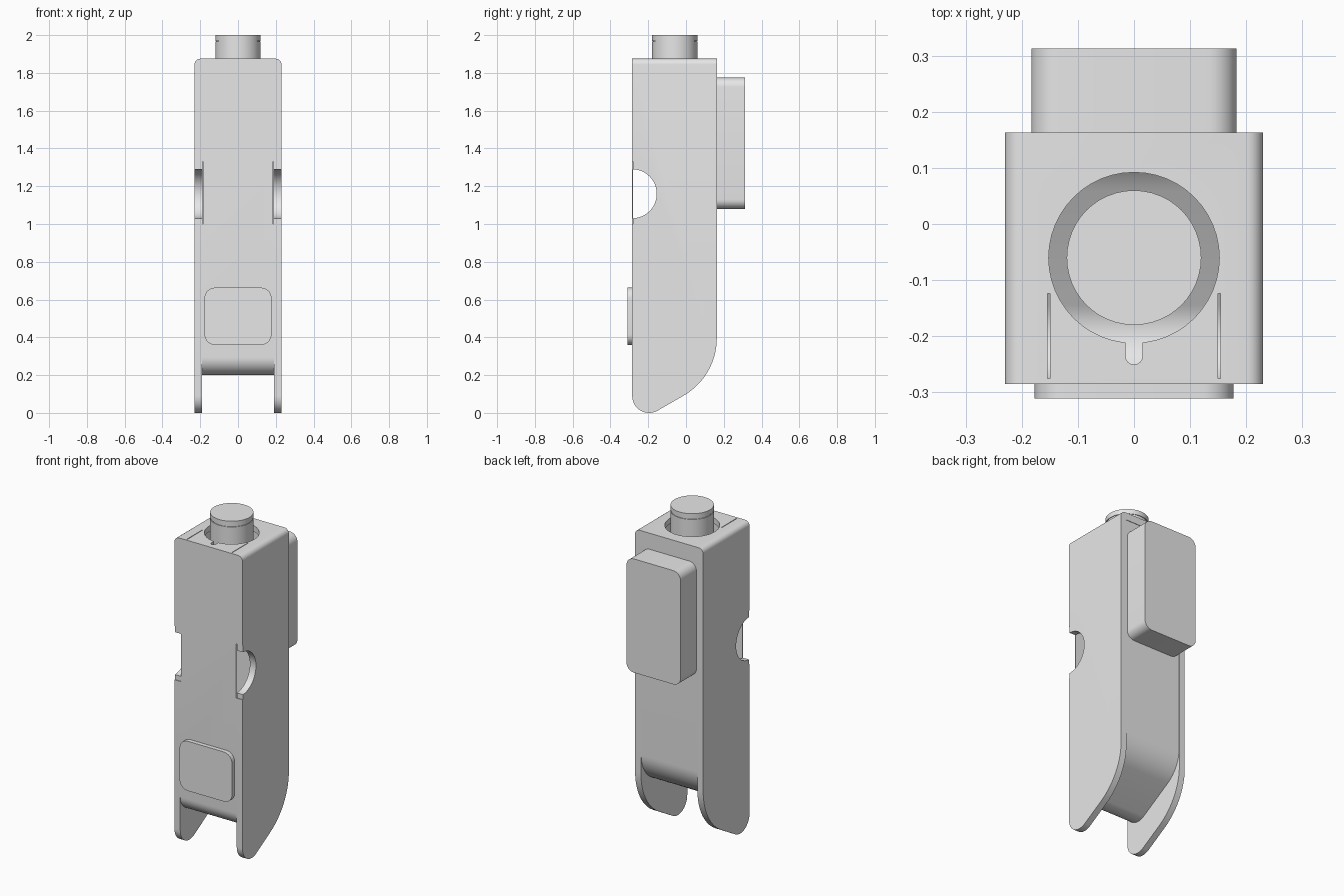
import bpy, bmesh, math
from mathutils import Vector

cube = bpy.data.objects.get("Cube")
if cube:
    bpy.data.objects.remove(cube, do_unlink=True)

grey = bpy.data.materials.new("plain_grey")
grey.use_nodes = True
grey.diffuse_color = (0.8, 0.8, 0.8, 1)
for node in grey.node_tree.nodes:
    if node.type == 'BSDF_PRINCIPLED':
        node.inputs["Base Color"].default_value = grey.diffuse_color


def arc(cx, cy, r, start, end, n):
    steps = [math.radians(start + (end - start) * i / n) for i in range(n + 1)]
    return [(cx + r * math.cos(a), cy + r * math.sin(a)) for a in steps]


def circle(cx, cy, r, n=48):
    return arc(cx, cy, r, 0, 360, n)[:-1]


def rect(a0, a1, b0, b1):
    return [(a0, b0), (a1, b0), (a1, b1), (a0, b1)]


def rounded_rect(a, b0, b1, r):
    pts = []
    for i, (x, z) in enumerate([(a, b1), (-a, b1), (-a, b0), (a, b0)]):
        cx = x - math.copysign(r, x)
        cz = z - r if z == b1 else z + r
        pts += arc(cx, cz, r, i * 90, i * 90 + 90, 8)
    return pts


def prism(name, outline, axis, lo, hi):
    """Extrude a 2D outline along an axis between lo and hi."""
    place = {'x': lambda p, d: (d, p[0], p[1]),
             'y': lambda p, d: (p[0], d, p[1]),
             'z': lambda p, d: (p[0], p[1], d)}[axis]
    bm = bmesh.new()
    face = bm.faces.new([bm.verts.new(place(p, lo)) for p in outline])
    out = bmesh.ops.extrude_face_region(bm, geom=[face], use_keep_orig=True)
    moved = [g for g in out["geom"] if isinstance(g, bmesh.types.BMVert)]
    bmesh.ops.translate(bm, verts=moved, vec=Vector(place((0, 0), hi - lo)))
    bmesh.ops.recalc_face_normals(bm, faces=bm.faces)
    mesh = bpy.data.meshes.new(name)
    bm.to_mesh(mesh)
    bm.free()
    mesh.materials.append(grey)
    obj = bpy.data.objects.new(name, mesh)
    bpy.context.collection.objects.link(obj)
    return obj


def activate(obj):
    bpy.ops.object.select_all(action='DESELECT')
    obj.select_set(True)
    bpy.context.view_layer.objects.active = obj


def cut(obj, outline, axis, lo, hi):
    tool = prism("cutter", outline, axis, lo, hi)
    tool.hide_render = True
    mod = obj.modifiers.new("cut", 'BOOLEAN')
    mod.operation = 'DIFFERENCE'
    mod.solver = 'EXACT'
    mod.object = tool
    activate(obj)
    bpy.ops.object.modifier_apply(modifier=mod.name)
    bpy.data.objects.remove(tool, do_unlink=True)


def bevel_edges(obj, test, width, segments):
    bm = bmesh.new()
    bm.from_mesh(obj.data)
    edges = [e for e in bm.edges if test(*[v.co for v in e.verts])]
    bmesh.ops.bevel(bm, geom=edges, offset=width, segments=segments,
                    profile=0.5, affect='EDGES')
    bm.to_mesh(obj.data)
    bm.free()


FRONT, BACK, TOP, HALF = -0.285, 0.163, 1.875, 0.23

# Housing: side silhouette with rounded toe and swept heel
side = (arc(-0.195, 0.09, 0.09, 180, 300, 14)
        + arc(BACK - 0.35, 0.395, 0.35, -60, 0, 14)
        + [(BACK, TOP), (FRONT, TOP)])
housing = prism("housing", side, 'x', -HALF, HALF)
bevel_edges(housing, lambda a, b: min(a.z, b.z) > 1.87 and a.x == b.x, 0.03, 6)


# Lower curve of the middle section; t insets it for the wall thickness
def belly(t):
    return (arc(-0.19, 0.295, 0.095 - t, 180, 300, 14)
            + arc(-0.04, 0.503, 0.2 - t, -60, 0, 12))


# Space between the two side legs, then the hollow inside
cut(housing, belly(0) + [(0.16, 1.83), (0.3, 1.83), (0.3, -0.2), (-0.4, -0.2),
                         (-0.4, 0.295)], 'x', -0.191, 0.191)
cut(housing, belly(0.004) + [(0.156, 1.84), (-0.281, 1.84)], 'x', -0.189, 0.189)

# Half-round side notches with a shallow step on the front edge
for s in (-1, 1):
    lo, hi = sorted((s * 0.186, s * 0.3))
    cut(housing, circle(FRONT, 1.16, 0.13), 'x', lo, hi)
    cut(housing, rect(-0.4, -0.281, 1.0, 1.33), 'x', lo, hi)

# Top opening with key slot and relief slits
cut(housing, circle(0, -0.06, 0.152), 'z', 1.8, 1.95)
cut(housing, rounded_rect(0.015, -0.25, -0.19, 0.014), 'z', 1.8, 1.95)
for s in (-1, 1):
    cut(housing, rect(s * 0.152 - 0.002, s * 0.152 + 0.002, -0.275, -0.124),
        'z', 1.8, 1.95)

# Plunger with a fine groove under its cap
parts = [housing,
         prism("plunger", circle(0, -0.06, 0.12), 'z', 1.45, 1.965),
         prism("plunger_groove", circle(0, -0.06, 0.116), 'z', 1.96, 1.975),
         prism("plunger_cap", circle(0, -0.06, 0.12), 'z', 1.97, 2.0)]

# Back block and front button
parts.append(prism("back_block", rounded_rect(0.183, 1.08, 1.775, 0.05),
                   'y', 0.157, 0.313))
parts.append(prism("front_button", rounded_rect(0.177, 0.36, 0.663, 0.055),
                   'y', -0.311, -0.284))

for part in parts:
    activate(part)
    bpy.ops.object.shade_smooth_by_angle(angle=math.radians(30))
